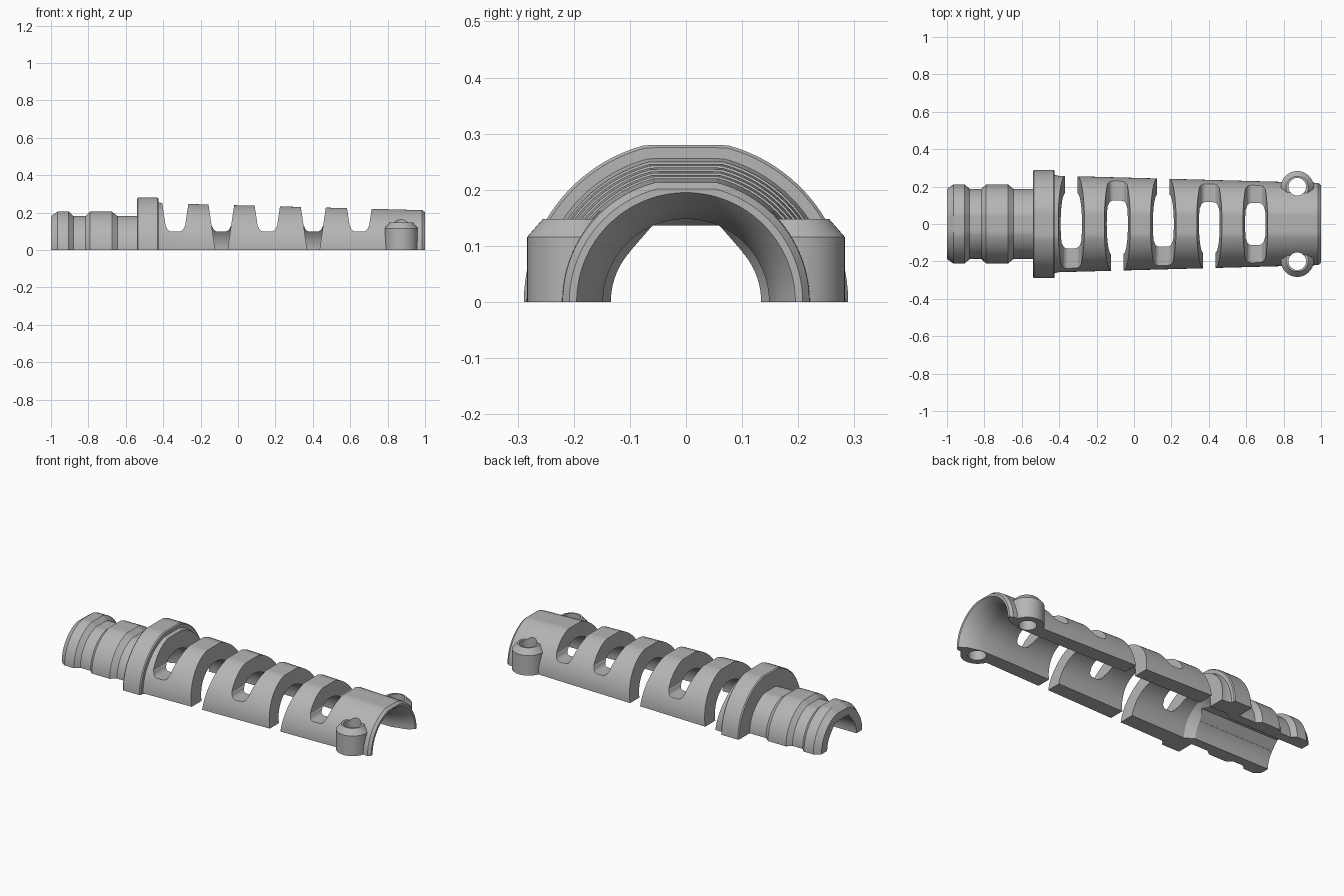
import bpy, bmesh, math
from mathutils import Vector

if "Cube" in bpy.data.objects:
    bpy.data.objects.remove(bpy.data.objects["Cube"])

grey = bpy.data.materials.new("plain grey")
grey.use_nodes = True
colour = (0.46, 0.46, 0.46, 1)
grey.diffuse_color = colour
grey.node_tree.nodes["Principled BSDF"].inputs["Base Color"].default_value = colour


def finish(name, bm):
    bmesh.ops.recalc_face_normals(bm, faces=bm.faces)
    mesh = bpy.data.meshes.new(name)
    bm.to_mesh(mesh)
    bm.free()
    mesh.materials.append(grey)
    ob = bpy.data.objects.new(name, mesh)
    bpy.context.collection.objects.link(ob)
    return ob


def loft(name, rings):
    """Closed solid through a list of equal point rings."""
    bm = bmesh.new()
    loops = [[bm.verts.new(p) for p in ring] for ring in rings]
    for a, b in zip(loops, loops[1:]):
        for i in range(len(a)):
            j = (i + 1) % len(a)
            bm.faces.new((a[i], a[j], b[j], b[i]))
    bm.faces.new(loops[0])
    bm.faces.new(loops[-1])
    return finish(name, bm)


def turned(name, profile, flat=1.0, n=96):
    """Solid turned about x, its crown flattened to a share of the radius."""
    angles = [2 * math.pi * i / n for i in range(n)]
    return loft(name, [[(x, r * math.cos(a), r * min(math.sin(a), flat)) for a in angles]
                       for x, r in profile])


def post(name, x, y, profile, n=48):
    """Solid turned about a vertical axis."""
    angles = [2 * math.pi * i / n for i in range(n)]
    return loft(name, [[(x + r * math.cos(a), y + r * math.sin(a), z) for a in angles]
                       for r, z in profile])


def prism_y(name, outline, y0, y1):
    return loft(name, [[(x, y, z) for x, z in outline] for y in (y0, y1)])


def combine(target, tool, operation):
    tool.hide_render = True
    mod = target.modifiers.new("cut", "BOOLEAN")
    mod.operation = operation
    mod.solver = "EXACT"
    mod.object = tool
    bpy.context.view_layer.objects.active = target
    bpy.ops.object.modifier_apply(modifier=mod.name)
    bpy.data.objects.remove(tool)


# Outer shell: ribbed cable end, flange, tapering sleeve
shell = turned("strain_relief_shell", [
    (-1, .187), (-.965, .212), (-.905, .212), (-.88, .188), (-.815, .188),
    (-.79, .212), (-.675, .212), (-.645, .188), (-.54, .188), (-.54, .284),
    (-.534, .289), (-.431, .289), (-.425, .284), (-.425, .264), (-.405, .258),
    (.985, .22), (1, .208)], flat=.968)

# Screw bosses on both sides
BOSS_X, BOSS_Y = .873, .195
for side in (-1, 1):
    boss = post("boss", BOSS_X, side * BOSS_Y,
                [(.088, -.1), (.088, .116), (.06, .148)])
    combine(shell, boss, "UNION")

# Bore with a narrow, faceted cable end and a flared mouth
bore = turned("bore", [(-1.1, .134), (-.52, .134), (-.47, .165), (.72, .148),
                       (.88, .148), (.965, .17), (1, .195), (1.1, .195)])
combine(shell, bore, "DIFFERENCE")
facets = [(-.1, -.1), (.1, -.1), (.1, .09), (.06, .136), (-.06, .136), (-.1, .09)]
combine(shell, loft("bore_facets", [[(x, y, z) for y, z in facets] for x in (-1.1, -.49)]),
        "DIFFERENCE")

# Screw holes
for side in (-1, 1):
    combine(shell, post("screw_hole", BOSS_X, side * (BOSS_Y + .004), [(.047, -.2), (.047, .4)]),
            "DIFFERENCE")


# Flex slots, open alternately at the back and the front
def half_width(z):
    return .033 + .148 * z


FLOOR, FILLET = .098, .03
for i in range(5):
    cx = -.335 + .246 * i
    side = 1 if i % 2 == 0 else -1
    corner = [(half_width(FLOOR) - FILLET * (1 - math.sin(a)), FLOOR + FILLET * (1 - math.cos(a)))
              for a in [math.pi / 2 * k / 8 for k in range(8)]]
    right = corner + [(half_width(FLOOR + FILLET), FLOOR + FILLET), (half_width(.4), .4)]
    outline = [(cx + x, z) for x, z in right] + [(cx - x, z) for x, z in reversed(right)]
    combine(shell, prism_y("slot_top", outline, -.4, .4), "DIFFERENCE")
    open_end = [(cx + s * half_width(z), z) for s, z in ((-1, -.1), (1, -.1), (1, .39), (-1, .39))]
    combine(shell, prism_y("slot_open_end", open_end, 0, side * .41), "DIFFERENCE")

# Flat parting face at the base
below = [(-1.5, -.5), (1.5, -.5), (1.5, 0), (-1.5, 0)]
combine(shell, prism_y("base_cut", below, -.6, .6), "DIFFERENCE")

bpy.ops.object.select_all(action="DESELECT")
shell.select_set(True)
bpy.context.view_layer.objects.active = shell
bpy.ops.object.shade_smooth_by_angle(angle=math.radians(25))
